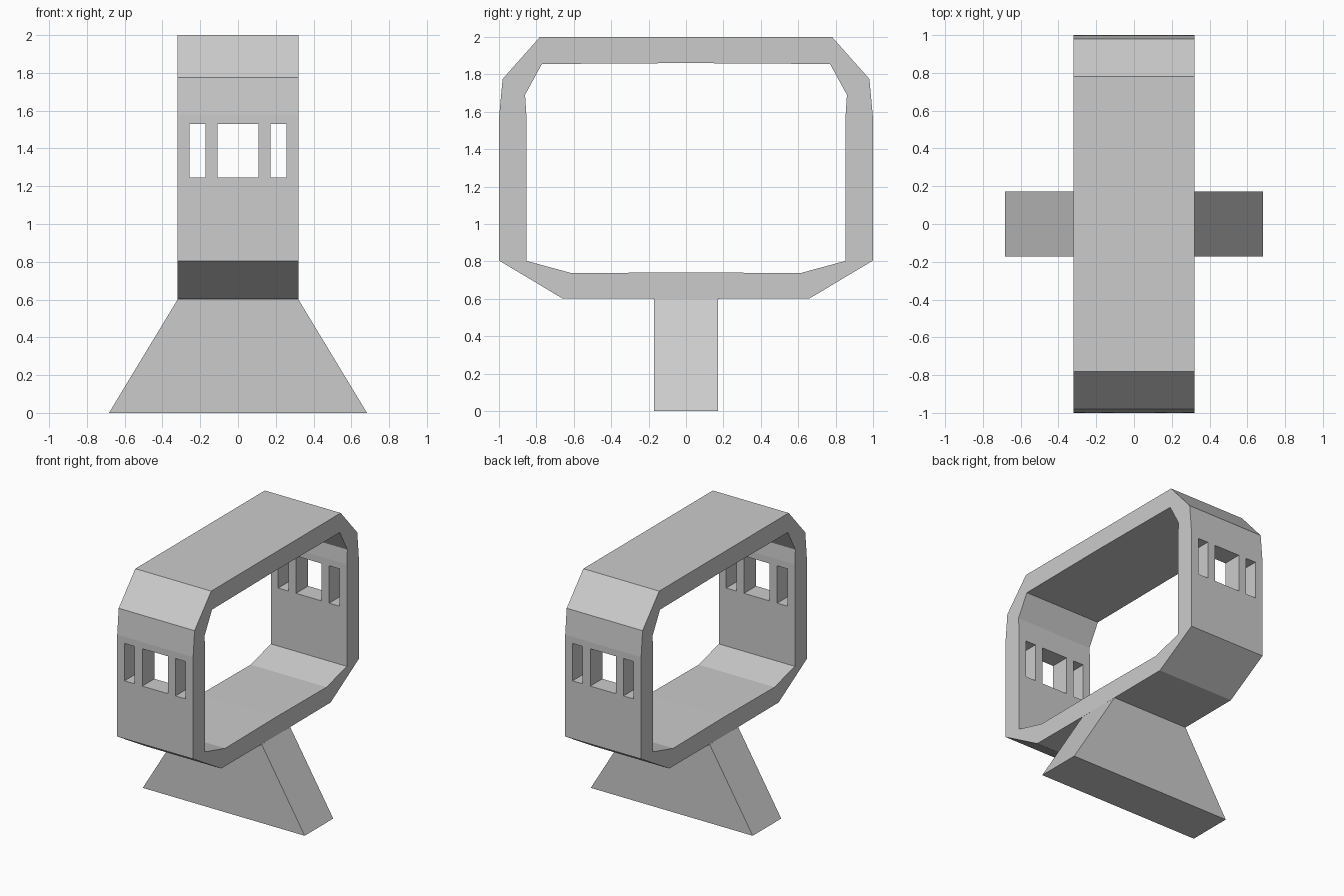
import bpy, bmesh

if "Cube" in bpy.data.objects:
    bpy.data.objects.remove(bpy.data.objects["Cube"])

W = 0.32  # half width of the ring in x


def new_object(name, bm):
    bmesh.ops.recalc_face_normals(bm, faces=bm.faces)
    mesh = bpy.data.meshes.new(name)
    bm.to_mesh(mesh)
    bm.free()
    obj = bpy.data.objects.new(name, mesh)
    bpy.context.collection.objects.link(obj)
    return obj


def full_loop(half):
    # half runs from top centre to bottom centre on the +y side
    return half + [(-y, z) for y, z in half[-2:0:-1]]


def add_prism(bm, points, offset):
    a = [bm.verts.new(p) for p in points]
    b = [bm.verts.new([p[i] + offset[i] for i in range(3)]) for p in points]
    bm.faces.new(a)
    bm.faces.new(b)
    n = len(a)
    for i in range(n):
        j = (i + 1) % n
        bm.faces.new((a[i], a[j], b[j], b[i]))


# Hollow cabin ring: matching outer and inner outlines
outer = full_loop([(0, 2.0), (0.78, 2.0), (0.98, 1.775), (0.998, 1.58),
                   (1.0, 0.805), (0.66, 0.602), (0, 0.6)])
inner = full_loop([(0, 1.86), (0.77, 1.855), (0.86, 1.69), (0.853, 1.58),
                   (0.853, 0.803), (0.61, 0.737), (0, 0.742)])
bm = bmesh.new()
loops = [[bm.verts.new((x, y, z)) for y, z in prof]
         for x, prof in ((-W, outer), (W, outer), (W, inner), (-W, inner))]
n = len(outer)
for k in range(4):
    p, q = loops[k], loops[(k + 1) % 4]
    for i in range(n):
        j = (i + 1) % n
        bm.faces.new((p[i], p[j], q[j], q[i]))
ring = new_object("cabin_ring", bm)

# Window openings through both end walls
bm = bmesh.new()
for x0, x1 in ((-0.258, -0.172), (-0.108, 0.108), (0.172, 0.258)):
    add_prism(bm, [(x0, -1.2, 1.245), (x1, -1.2, 1.245),
                   (x1, -1.2, 1.53), (x0, -1.2, 1.53)], (0, 2.4, 0))
cutter = new_object("window_cutter", bm)
cutter.hide_render = True
cutter.hide_viewport = False
mod = ring.modifiers.new("windows", 'BOOLEAN')
mod.operation = 'DIFFERENCE'
mod.solver = 'EXACT'
mod.object = cutter
bpy.context.view_layer.objects.active = ring
bpy.ops.object.modifier_apply(modifier=mod.name)
bpy.data.objects.remove(cutter)

# Flared pedestal
bm = bmesh.new()
add_prism(bm, [(-0.683, -0.172, 0), (0.683, -0.172, 0),
               (W, -0.172, 0.6), (-W, -0.172, 0.6)], (0, 0.344, 0))
new_object("pedestal", bm)
